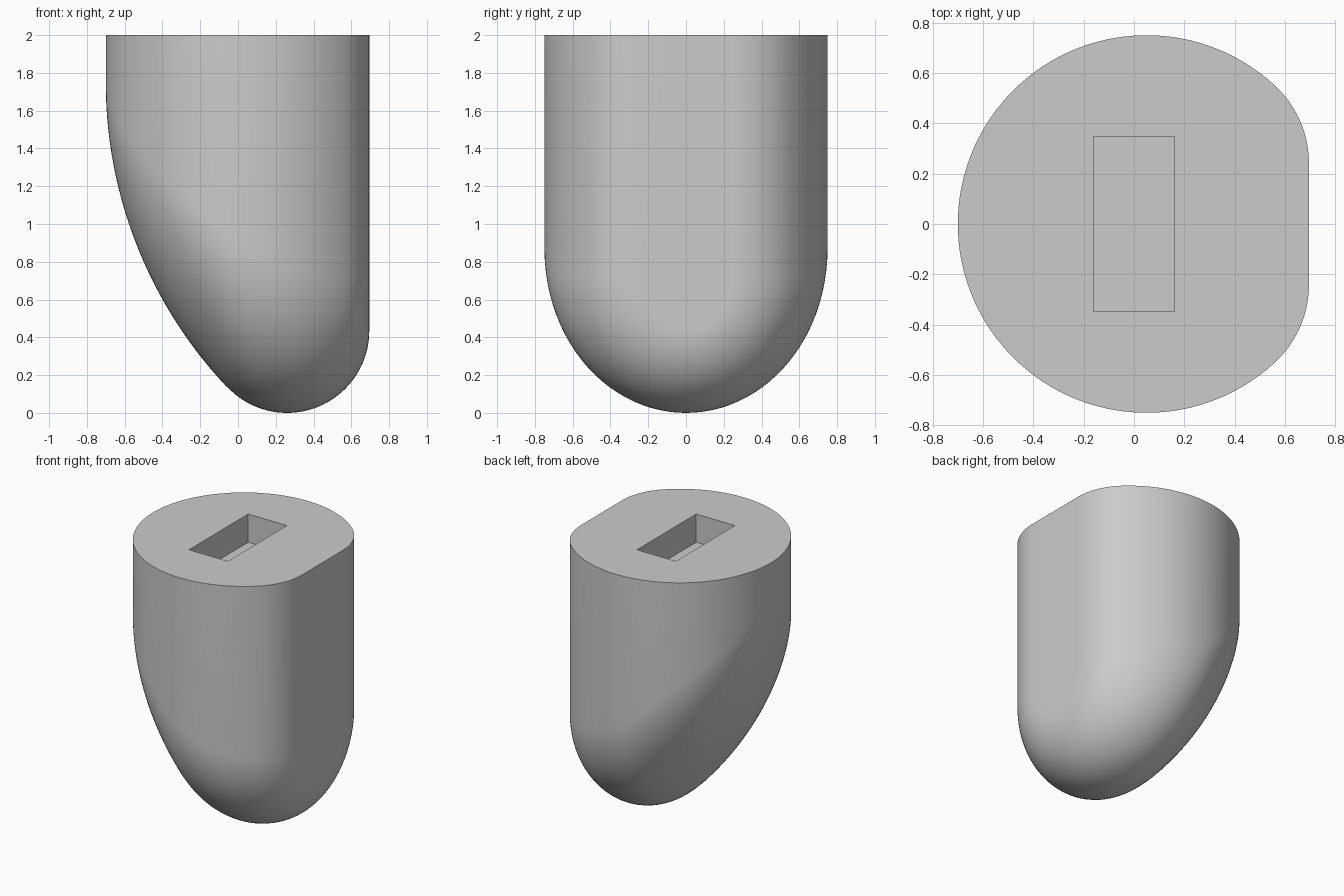
import bpy, bmesh
from math import sin, cos, pi, sqrt, acos

cube = bpy.data.objects.get("Cube")
if cube:
    bpy.data.objects.remove(cube, do_unlink=True)

HEIGHT = 2.0
RADIUS, CENTRE = 0.75, 0.05              # round part of the plan
FLAT_X, FILLET = 0.695, 0.42             # flat side and its corner radius
FILLET_X = FLAT_X - FILLET
FILLET_Y = sqrt((RADIUS - FILLET) ** 2 - (FILLET_X - CENTRE) ** 2)
JOIN_COS = (FILLET_X - CENTRE) / (RADIUS - FILLET)
JOIN_X = CENTRE + RADIUS * JOIN_COS      # where circle and fillet meet
TIP_X, TIP_R = 0.26, 0.435               # rounded tip
ARC_X, ARC_Z, ARC_R = 1.65, 1.75, 2.35   # sloping side, tangent to the tip
ARC_END = -0.056
RISE = 1.1                               # height of the round bottom per half width


def circle_height(radius, offset):
    return sqrt(max(radius ** 2 - offset ** 2, 0))


def half_width(x):
    if x <= JOIN_X:
        return circle_height(RADIUS, x - CENTRE)
    return FILLET_Y + circle_height(FILLET, x - FILLET_X)


def bottom(x):
    if x <= ARC_END:
        return ARC_Z - circle_height(ARC_R, ARC_X - x)
    return TIP_R - circle_height(TIP_R, x - TIP_X)


def section(x, steps=48):
    """U-shaped cross-section: straight walls over a half ellipse."""
    w, low = half_width(x), bottom(x)
    shoulder = low + RISE * w
    points = [(x, -w, HEIGHT)]
    for i in range(steps + 1):
        a = pi * i / steps
        points.append((x, -w * cos(a), shoulder - RISE * w * sin(a)))
    points.append((x, w, HEIGHT))
    return points


# Body: U-shaped sections from the sloping side to the flat side
sweep = pi - acos(JOIN_COS)
stations = [CENTRE - RADIUS * cos(sweep * i / 64) for i in range(65)]
turn = acos(JOIN_COS)
stations += [FILLET_X + FILLET * cos(turn * (1 - i / 20)) for i in range(1, 21)]

bm = bmesh.new()
rings = [[bm.verts.new(p) for p in section(x)] for x in stations]
for near, far in zip(rings, rings[1:]):
    for i in range(len(near) - 1):
        bm.faces.new((near[i], near[i + 1], far[i + 1], far[i]))
bm.faces.new(rings[-1])
bm.faces.new([r[0] for r in rings] + [r[-1] for r in reversed(rings)])
bmesh.ops.remove_doubles(bm, verts=bm.verts, dist=0.00005)
bmesh.ops.recalc_face_normals(bm, faces=bm.faces)
mesh = bpy.data.meshes.new("rounded_body")
bm.to_mesh(mesh)
bm.free()
body = bpy.data.objects.new("rounded_body", mesh)
bpy.context.collection.objects.link(body)

# Material
grey = bpy.data.materials.new("plain_grey")
grey.use_nodes = True
colour = (0.6, 0.6, 0.6, 1)
grey.diffuse_color = colour
grey.node_tree.nodes["Principled BSDF"].inputs["Base Color"].default_value = colour
mesh.materials.append(grey)

# Rectangular socket cut into the top
bpy.ops.mesh.primitive_cube_add(size=1, location=(0, 0, HEIGHT))
cutter = bpy.context.object
cutter.name = "socket_cutter"
cutter.scale = (0.32, 0.695, 0.42)
cutter.hide_render = True
cutter.data.materials.append(grey)
cut = body.modifiers.new("socket", 'BOOLEAN')
cut.operation = 'DIFFERENCE'
cut.solver = 'EXACT'
cut.object = cutter

bpy.ops.object.select_all(action='DESELECT')
body.select_set(True)
bpy.context.view_layer.objects.active = body
bpy.ops.object.modifier_apply(modifier=cut.name)
bpy.data.objects.remove(cutter, do_unlink=True)
bpy.ops.object.shade_smooth_by_angle(angle=pi / 6)
